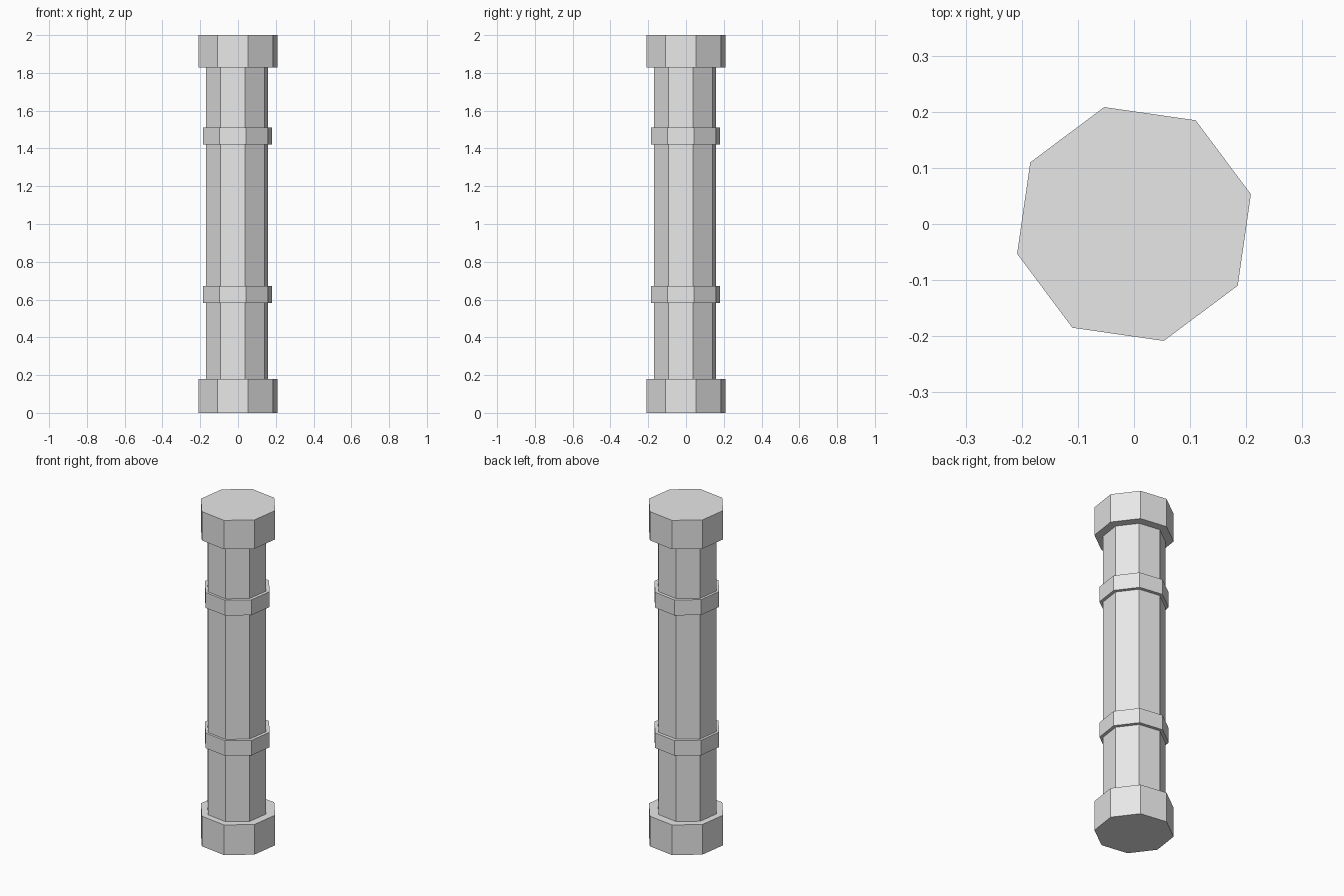
import bpy
import math

cube = bpy.data.objects.get("Cube")
if cube:
    bpy.data.objects.remove(cube, do_unlink=True)

SIDES = 8
TWIST = math.radians(14.3)

# One plain grey for the whole pillar
GREY = (0.8, 0.8, 0.8, 1.0)
stone = bpy.data.materials.new("light_grey")
stone.use_nodes = True
stone.diffuse_color = GREY
stone.node_tree.nodes["Principled BSDF"].inputs["Base Color"].default_value = GREY


def octagon(name, radius, bottom, top, shift=0.0):
    """Solid eight-sided drum between two heights, turned by the shared twist."""
    bpy.ops.mesh.primitive_cylinder_add(
        vertices=SIDES, radius=radius, depth=top - bottom,
        location=(shift, shift, (top + bottom) / 2), rotation=(0, 0, TWIST))
    drum = bpy.context.object
    drum.name = drum.data.name = name
    drum.data.materials.append(stone)
    return drum


# Base and capital
octagon("base", 0.215, 0.0, 0.18)
octagon("capital", 0.215, 1.828, 2.0)

# Shaft, set slightly off centre
octagon("shaft", 0.17, 0.18, 1.828, -0.005)

# Raised bands around the shaft
octagon("lower_band", 0.188, 0.582, 0.672, -0.003)
octagon("upper_band", 0.188, 1.42, 1.512, -0.003)
